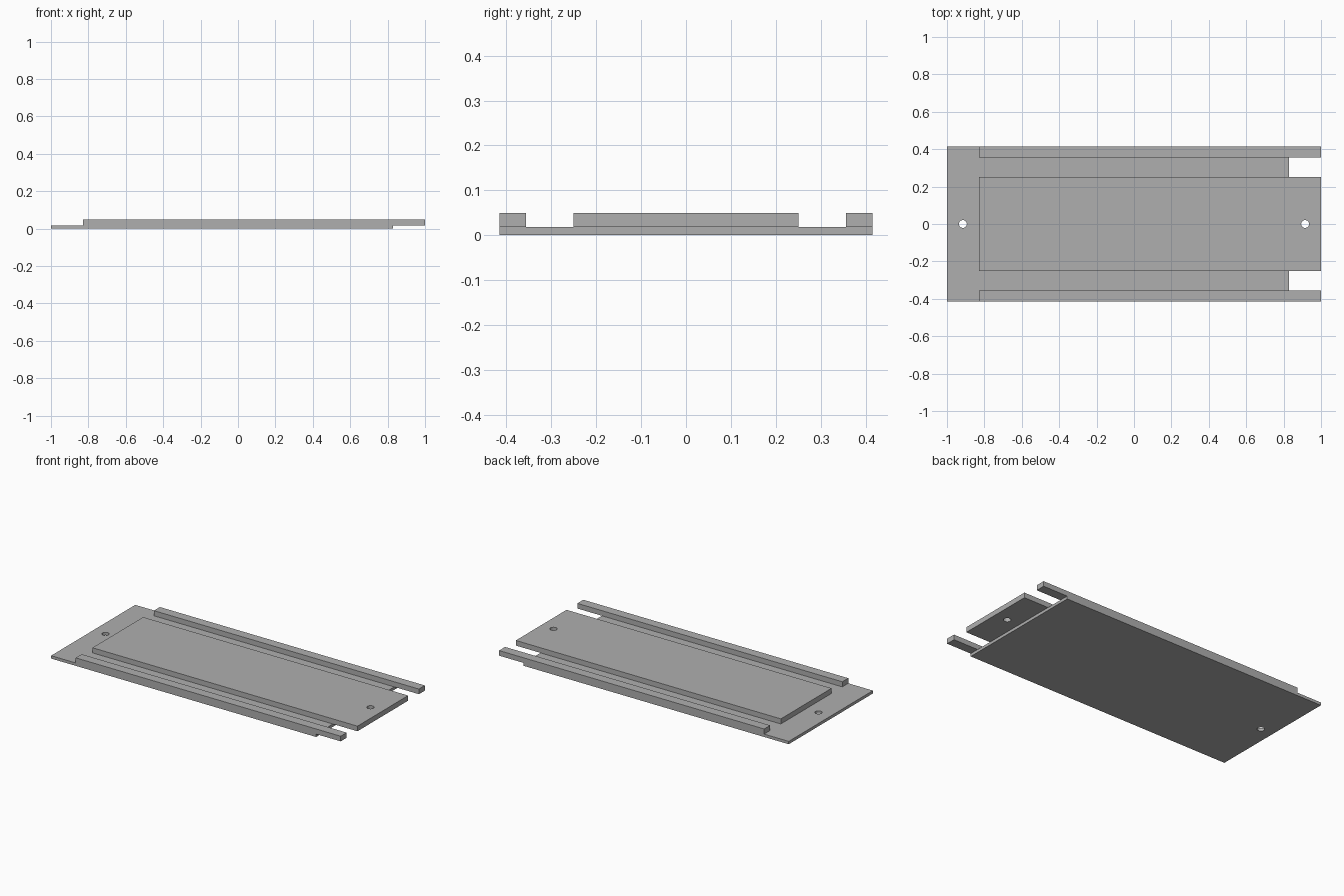
import bpy

cube = bpy.data.objects.get("Cube")
if cube:
    bpy.data.objects.remove(cube, do_unlink=True)

# Overall layout
END, STEP = 1.0, 0.83          # outer end and start of the overlapping lip
HALF_WIDTH, RAIL_INNER, PANEL_HALF = 0.415, 0.356, 0.25
BASE_TOP, TOP = 0.018, 0.05
HOLE_X, HOLE_RADIUS = 0.915, 0.021

grey = bpy.data.materials.new("plain grey")
grey.use_nodes = True
colour = (0.43, 0.43, 0.43, 1)
grey.diffuse_color = colour
grey.node_tree.nodes["Principled BSDF"].inputs["Base Color"].default_value = colour


def slab(name, x, y, z):
    """Box spanning the given (low, high) ranges."""
    spans = (x, y, z)
    bpy.ops.mesh.primitive_cube_add(size=1, location=[sum(s) / 2 for s in spans])
    ob = bpy.context.object
    ob.name = name
    ob.scale = [s[1] - s[0] for s in spans]
    bpy.ops.object.transform_apply(location=True, rotation=False, scale=True)
    ob.data.materials.append(grey)
    return ob


def drill(ob, x):
    """Cut a vertical screw hole right through the part."""
    bpy.ops.mesh.primitive_cylinder_add(vertices=32, radius=HOLE_RADIUS, depth=0.3,
                                        location=(x, 0, 0))
    cutter = bpy.context.object
    cutter.data.materials.append(grey)
    cutter.hide_render = True
    mod = ob.modifiers.new("screw hole", 'BOOLEAN')
    mod.operation, mod.solver, mod.object = 'DIFFERENCE', 'EXACT', cutter
    bpy.context.view_layer.objects.active = ob
    bpy.ops.object.modifier_apply(modifier=mod.name)
    bpy.data.objects.remove(cutter, do_unlink=True)


# Thin base plate, with a hole in its exposed end
base = slab("base_plate", (-END, STEP), (-HALF_WIDTH, HALF_WIDTH), (0, BASE_TOP))
drill(base, -HOLE_X)

# Raised centre panel, shifted to overhang the base
panel = slab("centre_panel", (-STEP, END), (-PANEL_HALF, PANEL_HALF), (BASE_TOP, TOP))
drill(panel, HOLE_X)

# Side rails, overhanging by the same amount
for name, side in (("front_rail", -1), ("back_rail", 1)):
    y = sorted((side * RAIL_INNER, side * HALF_WIDTH))
    slab(name, (-STEP, END), y, (BASE_TOP, TOP))
